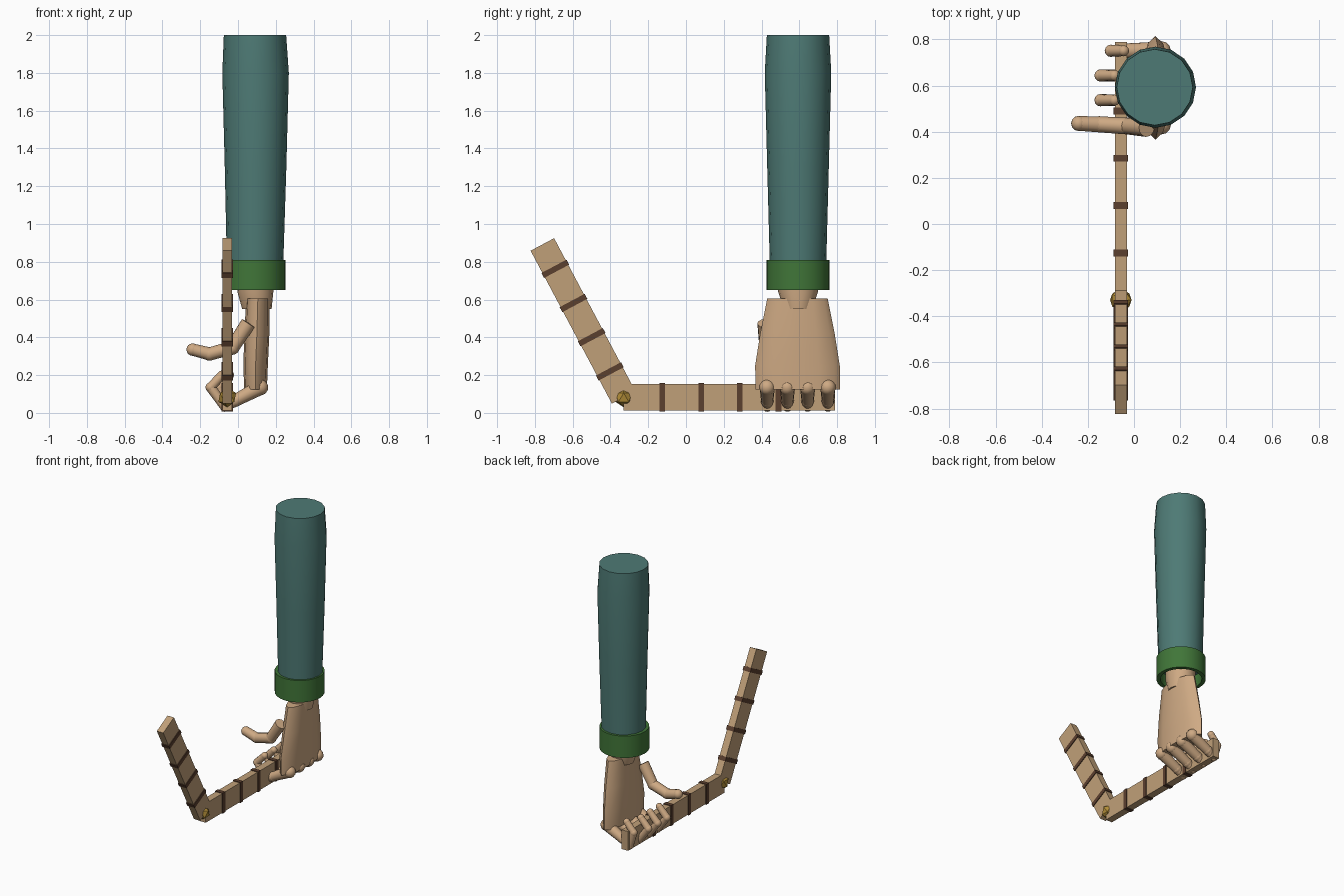
import bpy, bmesh, math
from mathutils import Vector, Matrix

if "Cube" in bpy.data.objects:
    bpy.data.objects.remove(bpy.data.objects["Cube"], do_unlink=True)


def material(name, rgb):
    m = bpy.data.materials.new(name)
    m.use_nodes = True
    m.diffuse_color = (*rgb, 1)
    m.node_tree.nodes["Principled BSDF"].inputs["Base Color"].default_value = (*rgb, 1)
    return m


SKIN = material("skin", (0.62, 0.40, 0.23))
WOOD = material("wood", (0.53, 0.35, 0.19))
TEAL = material("teal_cloth", (0.076, 0.195, 0.178))
GREEN = material("green_cuff", (0.052, 0.18, 0.04))
BROWN = material("dark_band", (0.105, 0.05, 0.028))
GOLD = material("brass", (0.45, 0.27, 0.04))


def finish(name, bm, mat, smooth=True):
    bmesh.ops.recalc_face_normals(bm, faces=bm.faces)
    me = bpy.data.meshes.new(name)
    bm.to_mesh(me)
    bm.free()
    me.materials.append(mat)
    ob = bpy.data.objects.new(name, me)
    bpy.context.collection.objects.link(ob)
    if smooth:
        bpy.ops.object.select_all(action="DESELECT")
        ob.select_set(True)
        bpy.context.view_layer.objects.active = ob
        bpy.ops.object.shade_smooth_by_angle(angle=math.radians(40))
    return ob


def loft(name, rings, mat, sides=16, closed=False):
    """Stack of ellipses (x, y, z, rx, ry); closed joins last ring to first."""
    bm = bmesh.new()
    loops = []
    for x, y, z, rx, ry in rings:
        angles = [2 * math.pi * i / sides for i in range(sides)]
        loops.append([bm.verts.new((x + rx * math.cos(a), y + ry * math.sin(a), z)) for a in angles])
    pairs = list(zip(loops, loops[1:]))
    if closed:
        pairs.append((loops[-1], loops[0]))
    else:
        bm.faces.new(loops[0])
        bm.faces.new(loops[-1])
    for a, b in pairs:
        for i in range(sides):
            j = (i + 1) % sides
            bm.faces.new((a[i], a[j], b[j], b[i]))
    return finish(name, bm, mat)


def add_ball(bm, p, r):
    bmesh.ops.create_uvsphere(bm, u_segments=12, v_segments=8, radius=r,
                              matrix=Matrix.Translation(p))


def limb(name, pts, radii, mat, start_ball=True):
    """Tapered bones with a ball at each joint."""
    bm = bmesh.new()
    pts = [Vector(p) for p in pts]
    for i, (a, b) in enumerate(zip(pts, pts[1:])):
        d = b - a
        rot = d.to_track_quat("Z", "Y").to_matrix().to_4x4()
        bmesh.ops.create_cone(bm, cap_ends=True, segments=12, radius1=radii[i] * 0.96,
                              radius2=radii[i + 1] * 0.96, depth=d.length,
                              matrix=Matrix.Translation((a + b) / 2) @ rot)
    for i, p in enumerate(pts):
        if i or start_ball:
            add_ball(bm, p, radii[i])
    return finish(name, bm, mat)


def box(name, centre, size, mat, tilt=0):
    bm = bmesh.new()
    bmesh.ops.create_cube(bm, size=1, matrix=Matrix.Translation(centre)
                          @ Matrix.Rotation(tilt, 4, "X") @ Matrix.Diagonal((*size, 1)))
    return finish(name, bm, mat, False)


# Sleeve and hollow cuff
AX, AY = 0.093, 0.593
loft("sleeve", [(AX - 0.003, AY, 0.74, 0.148, 0.148), (AX, AY, 1.3, 0.163, 0.163),
                (AX, AY, 1.8, 0.176, 0.176), (AX - 0.003, AY, 2.0, 0.165, 0.165)], TEAL)
loft("cuff", [(0.085, AY, z, r, r) for z, r in
              ((0.65, 0.166), (0.81, 0.166), (0.81, 0.14), (0.65, 0.14))],
     GREEN, sides=24, closed=True)

# Wrist and palm
loft("wrist", [(0.1, AY, 0.55, 0.078, 0.075), (0.092, AY, 0.64, 0.095, 0.105),
               (0.09, AY, 0.78, 0.1, 0.11)], SKIN)
loft("palm", [(0.093, 0.592, 0.125, 0.06, 0.223), (0.093, 0.59, 0.25, 0.065, 0.224),
              (0.1, 0.59, 0.42, 0.066, 0.197), (0.105, 0.59, 0.605, 0.062, 0.16)],
     SKIN, sides=12)

# Fingers curled around the lower ruler leg
for i, label in enumerate(("index", "middle", "ring", "little")):
    y = 0.43 + 0.107 * i
    tip = -0.045 if i == 3 else -0.085
    reach = -0.1 if i == 3 else -0.145
    limb(label + "_finger",
         [(0.118, y, 0.135), (-0.015, y, 0.065), (-0.07, y, 0.032),
          (reach, y, 0.135), (tip, y, 0.2)],
         [0.042, 0.034, 0.026, 0.027, 0.024], SKIN)

# Thumb
limb("thumb", [(0.055, 0.418, 0.475), (-0.03, 0.425, 0.345), (-0.15, 0.432, 0.312),
               (-0.24, 0.436, 0.335)], [0.042, 0.038, 0.036, 0.033], SKIN, start_ball=False)

# Folding ruler: two legs sharing a hinge, each with dark bands
HINGE = Vector((-0.057, -0.33, 0.082))
LEGS = (("lower_leg", 0.0, 1.12, 0.205), ("upper_leg", math.radians(118), 0.917, 0.156))
for name, tilt, length, first in LEGS:
    along = Vector((0, math.cos(tilt), math.sin(tilt)))
    box(name, HINGE + along * length / 2, (0.052, length, 0.141), WOOD, tilt)
    for k in range(4):
        box(f"{name}_band_{k + 1}", HINGE + along * (first + 0.205 * k),
            (0.062, 0.03, 0.15), BROWN, tilt)

# Faceted hinge pin
bm = bmesh.new()
bmesh.ops.create_icosphere(bm, subdivisions=1, radius=0.052, matrix=Matrix.Translation(HINGE))
finish("hinge_pin", bm, GOLD, False)
